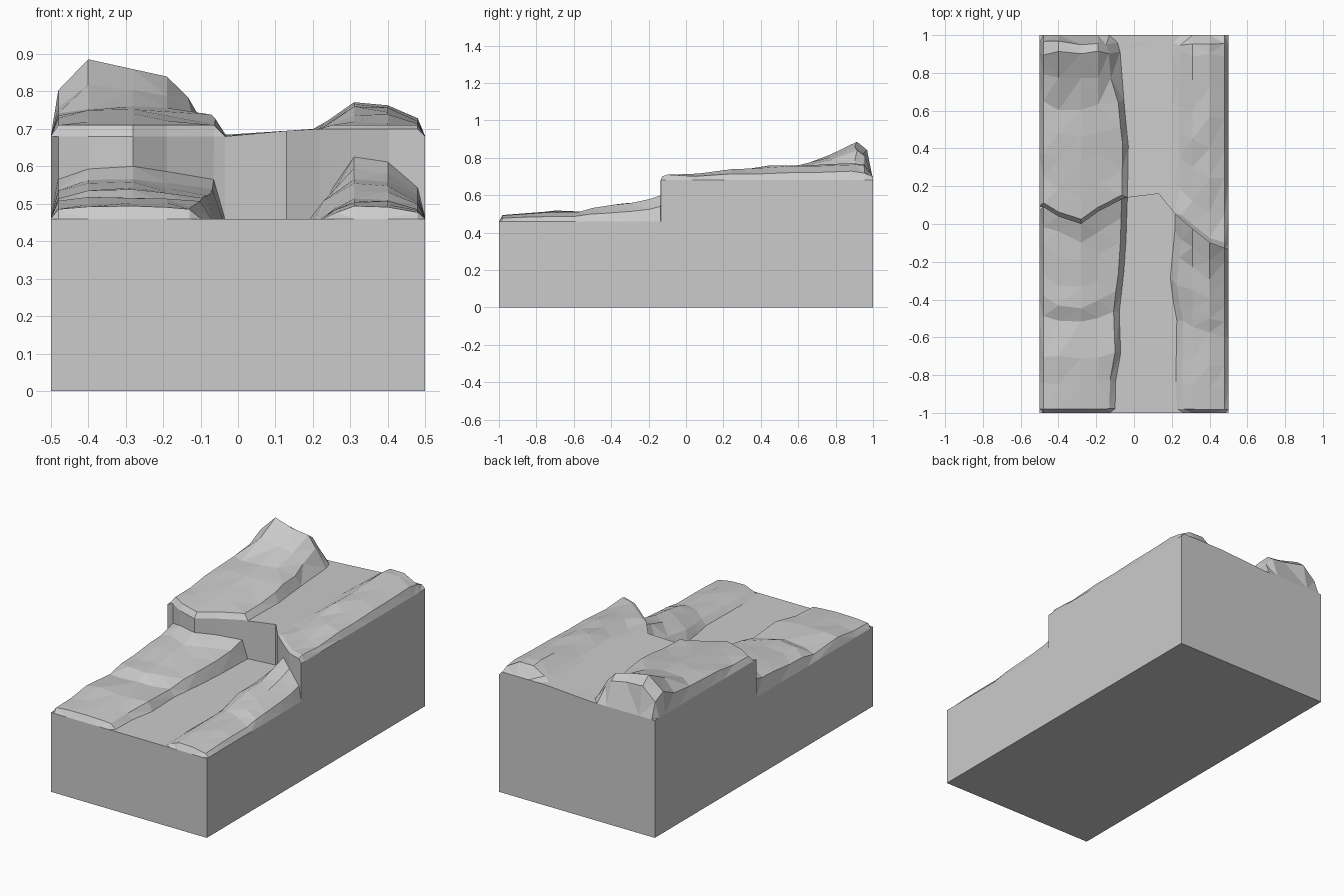
import bpy, bmesh, random

if "Cube" in bpy.data.objects:
    bpy.data.objects.remove(bpy.data.objects["Cube"])

random.seed(4)


def lerp_table(table, v):
    # piecewise linear lookup in a list of (key, value)
    if v <= table[0][0]:
        return table[0][1]
    for (a, fa), (b, fb) in zip(table, table[1:]):
        if v <= b:
            return fa + (fb - fa) * (v - a) / (b - a)
    return table[-1][1]


# plan curves: cliff line y(x), river banks x(y)
CLIFF = [(-.5, .07), (-.48, .09), (-.4, .04), (-.28, 0), (-.2, .06), (-.1, .12), (-.035, .14),
         (.13, .16), (.22, .05), (.3, -.02), (.4, -.1), (.5, -.135)]
BANK_L = [(-1, -.1), (-.85, -.1), (-.7, -.07), (-.5, -.08), (-.2, -.045), (.1, -.035),
          (.4, -.03), (.6, -.05), (.9, -.07), (1, -.1)]
BANK_R = [(-1, .23), (-.8, .22), (-.5, .23), (-.3, .19), (.05, .22), (.3, .21), (.6, .2), (1, .21)]

# cross-section relief factors: left land, then river, then right land
FLAT_L, HILL_L = [.75, .95, 1, .9, .75], [.57, 1, .86, .77, .5]
RIGHT = [.5, 1, .92, .5]

# rows: (fraction along the terrace, left land height, right land height)
LOWER = [(0, 0, 0), (.02, .034, .034), (.15, .044, .045), (.28, .058, .05), (.47, .047, .055),
         (.56, .078, .075), (.66, .082, .09), (.8, .095, .11), (.91, .11, .13), (1, .14, .165)]
UPPER = [(0, 0, 0), (.025, .03, .03), (.16, .042, .042), (.32, .06, .06), (.45, .072, .075),
         (.6, .08, .08), (.76, .14, .085), (.9, .21, .09), (.955, .165, .085), (1, 0, 0)]


def section(upper, t, h_left, h_right):
    base = .68 if upper else .46
    guess = .12 + t * .88 if upper else -1 + t * 1.1
    bl, br = lerp_table(BANK_L, guess), lerp_table(BANK_R, guess)
    tilt = .02 if upper else 0
    wl = .06 if h_left > .1 and upper else .03
    xs = [-.5, -.48, -.4, -.28, -.19, bl - wl, bl, .13, br, br + .035, .31, .4, .48, .5]
    fl = HILL_L if upper and h_left > .1 else FLAT_L
    lip = upper and t < .1
    zs = [0] + [h_left * (1 if lip else f) for f in fl] + [0, tilt * .75, tilt]
    zs += [max(h_right * (1 if lip else f), tilt) for f in RIGHT] + [0]
    inner = 0 < t < 1
    pts = []
    for x, z in zip(xs, zs):
        c = lerp_table(CLIFF, x)
        y = c + t * (1 - c) if upper else -1 + t * (c + 1)
        if inner and .1 < t < .97 and z > .025 and abs(x) < .49:
            y += random.uniform(-.015, .015)
            z += random.uniform(-.005, .005)
        pts.append((x, y, base + z))
    return pts


# terrain surface: lower terrace, cliff wall, upper terrace in one strip of rows
bm = bmesh.new()
rows = [section(False, *r) for r in LOWER] + [section(True, *r) for r in UPPER]
grid = [[bm.verts.new(p) for p in row] for row in rows]
for a, b in zip(grid, grid[1:]):
    for i in range(len(a) - 1):
        bm.faces.new((a[i], a[i + 1], b[i + 1], b[i]))

# block: four walls and underside
fl, fr, kr, kl = [bm.verts.new((x, y, 0)) for x, y in ((-.5, -1), (.5, -1), (.5, 1), (-.5, 1))]
bm.faces.new([fl, fr] + grid[0][::-1])
bm.faces.new([kr, kl] + grid[-1])
bm.faces.new([fr, kr] + [r[-1] for r in grid][::-1])
bm.faces.new([kl, fl] + [r[0] for r in grid])
bm.faces.new([kl, kr, fr, fl])
bmesh.ops.recalc_face_normals(bm, faces=bm.faces)

# split warped quads so every facet is flat
bmesh.ops.triangulate(bm, faces=[f for f in bm.faces if len(f.verts) == 4])
bmesh.ops.dissolve_limit(bm, angle_limit=.02, verts=bm.verts, edges=bm.edges)
mesh = bpy.data.meshes.new("waterfall_terrain")
bm.to_mesh(mesh)
bm.free()
bpy.context.collection.objects.link(bpy.data.objects.new("waterfall_terrain", mesh))
